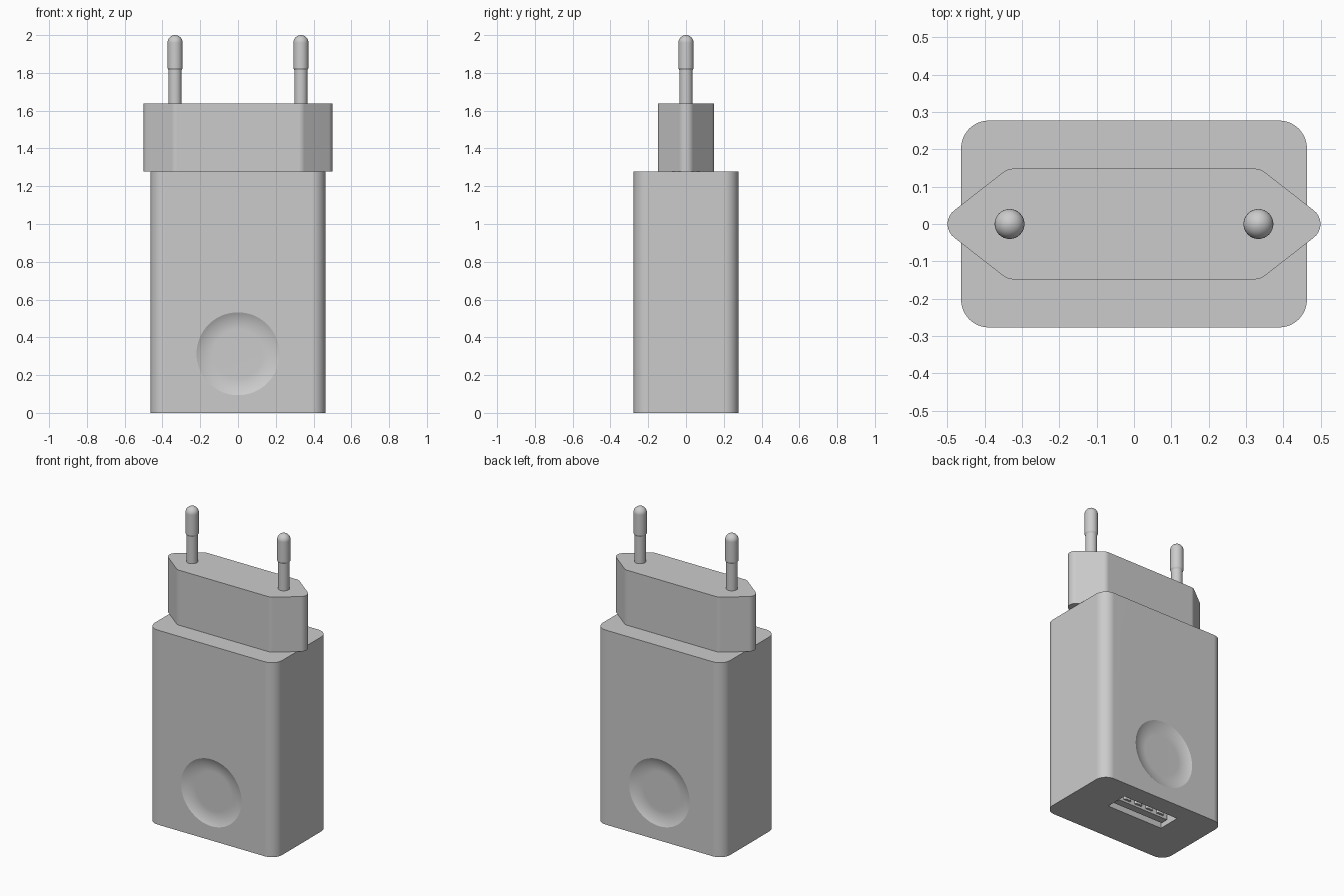
import bpy, bmesh, math
from mathutils import Matrix, Vector

if "Cube" in bpy.data.objects:
    bpy.data.objects.remove(bpy.data.objects["Cube"])

grey = bpy.data.materials.new("light grey plastic")
grey.use_nodes = True
colour = (0.6, 0.6, 0.6, 1)
grey.diffuse_color = colour
next(n for n in grey.node_tree.nodes
     if n.type == 'BSDF_PRINCIPLED').inputs["Base Color"].default_value = colour


def finish(bm, name):
    bmesh.ops.recalc_face_normals(bm, faces=bm.faces)
    mesh = bpy.data.meshes.new(name)
    bm.to_mesh(mesh)
    bm.free()
    mesh.materials.append(grey)
    ob = bpy.data.objects.new(name, mesh)
    bpy.context.collection.objects.link(ob)
    return ob


def select(ob):
    bpy.ops.object.select_all(action='DESELECT')
    ob.select_set(True)
    bpy.context.view_layer.objects.active = ob


def smooth(ob):
    select(ob)
    bpy.ops.object.shade_smooth_by_angle(angle=math.radians(15))
    mod = ob.modifiers.new("even shading", 'WEIGHTED_NORMAL')
    mod.keep_sharp = True


def rounded(corners, radius, steps=8):
    """Round every corner of a convex outline with an arc."""
    out = []
    for i, corner in enumerate(corners):
        c = Vector(corner)
        a = (Vector(corners[i - 1]) - c).normalized()
        b = (Vector(corners[(i + 1) % len(corners)]) - c).normalized()
        half = a.angle(b) / 2
        centre = c + (a + b).normalized() * radius / math.sin(half)
        start = (c + a * radius / math.tan(half) - centre).normalized()
        end = (c + b * radius / math.tan(half) - centre).normalized()
        out += [centre + start.slerp(end, k / steps).normalized() * radius
                for k in range(steps + 1)]
    return out


def prism(name, outline, z0, z1):
    bm = bmesh.new()
    base = bm.faces.new([bm.verts.new((p[0], p[1], z0)) for p in outline])
    top = bmesh.ops.extrude_face_region(bm, geom=[base], use_keep_orig=True)["geom"]
    bmesh.ops.translate(bm, vec=(0, 0, z1 - z0),
                        verts=[g for g in top if isinstance(g, bmesh.types.BMVert)])
    return finish(bm, name)


def box(name, x, y, z0, z1, w, d):
    return prism(name, [(x - w / 2, y - d / 2), (x + w / 2, y - d / 2),
                        (x + w / 2, y + d / 2), (x - w / 2, y + d / 2)], z0, z1)


def lathe(name, profile, matrix, sides):
    """Spin a (radius, height) profile that starts and ends on the axis."""
    bm = bmesh.new()
    verts = [bm.verts.new((r, 0, h)) for r, h in profile]
    edges = [bm.edges.new(pair) for pair in zip(verts, verts[1:])]
    bmesh.ops.spin(bm, geom=verts + edges, axis=(0, 0, 1), cent=(0, 0, 0),
                   angle=math.tau, steps=sides, use_duplicate=False)
    bmesh.ops.remove_doubles(bm, verts=bm.verts, dist=1e-5)
    bm.transform(matrix)
    return finish(bm, name)


def cut(ob, cutter):
    cutter.hide_render = True
    mod = ob.modifiers.new("cut", 'BOOLEAN')
    mod.operation = 'DIFFERENCE'
    mod.solver = 'EXACT'
    mod.object = cutter
    select(ob)
    bpy.ops.object.modifier_apply(modifier=mod.name)
    bpy.data.objects.remove(cutter)


# Main body with rounded upright edges
HX, HY, TOP = 0.463, 0.277, 1.277
body = prism("body", rounded([(-HX, -HY), (HX, -HY), (HX, HY), (-HX, HY)], 0.075), 0, TOP)

# Shallow round finger dimples, front and back
floor_r, rim_r, slope = 0.13, 0.22, math.radians(27)
arc_r = (rim_r - floor_r) / math.sin(slope)
depth = arc_r * (1 - math.cos(slope))
dish = [(0, -depth)]
for k in range(9):
    t = slope * k / 8
    dish.append((floor_r + arc_r * math.sin(t), arc_r * (1 - math.cos(t)) - depth))
dish[-1] = (rim_r + 0.02, 0.02 * math.tan(slope))
dish.append((0, dish[-1][1]))
for side in (-1, 1):
    place = (Matrix.Translation((0, side * HY, 0.313))
             @ Matrix.Rotation(-side * math.pi / 2, 4, 'X'))
    cut(body, lathe("dimple_cutter", dish, place, 64))

# Charging port in the underside
PORT_Y, PORT_DEPTH = 0.08, 0.32
cut(body, box("port_cutter", 0, PORT_Y, -0.1, PORT_DEPTH, 0.41, 0.15))
smooth(body)

# Port tongue with four raised contacts
box("port_tongue", 0, PORT_Y - 0.02, 0.015, PORT_DEPTH + 0.01, 0.37, 0.05)
for i in range(4):
    x = (i - 1.5) * 0.085
    smooth(prism("port_contact", rounded(
        [(x - 0.025, PORT_Y), (x + 0.025, PORT_Y),
         (x + 0.025, PORT_Y + 0.018), (x - 0.025, PORT_Y + 0.018)], 0.008, 8),
        0.03, PORT_DEPTH + 0.01))

# Pointed plug block
PLUG_TOP = 1.638
hexagon = [(-0.528, 0), (-0.338, -0.148), (0.338, -0.148),
           (0.528, 0), (0.338, 0.148), (-0.338, 0.148)]
smooth(prism("plug_block", rounded(hexagon, 0.046), TOP, PLUG_TOP))

# Two contact pins: slim sleeve below, thicker domed tip above
pin = [(0, PLUG_TOP - 0.02), (0.035, PLUG_TOP - 0.02), (0.035, 1.815), (0.04, 1.825)]
pin += [(0.04 * math.cos(a), 1.96 + 0.04 * math.sin(a))
        for a in (math.pi / 2 * k / 8 for k in range(8))]
pin.append((0, 2.0))
for name, x in (("left_pin", 0.333), ("right_pin", -0.333)):
    smooth(lathe(name, pin, Matrix.Translation((x, 0, 0)), 32))
